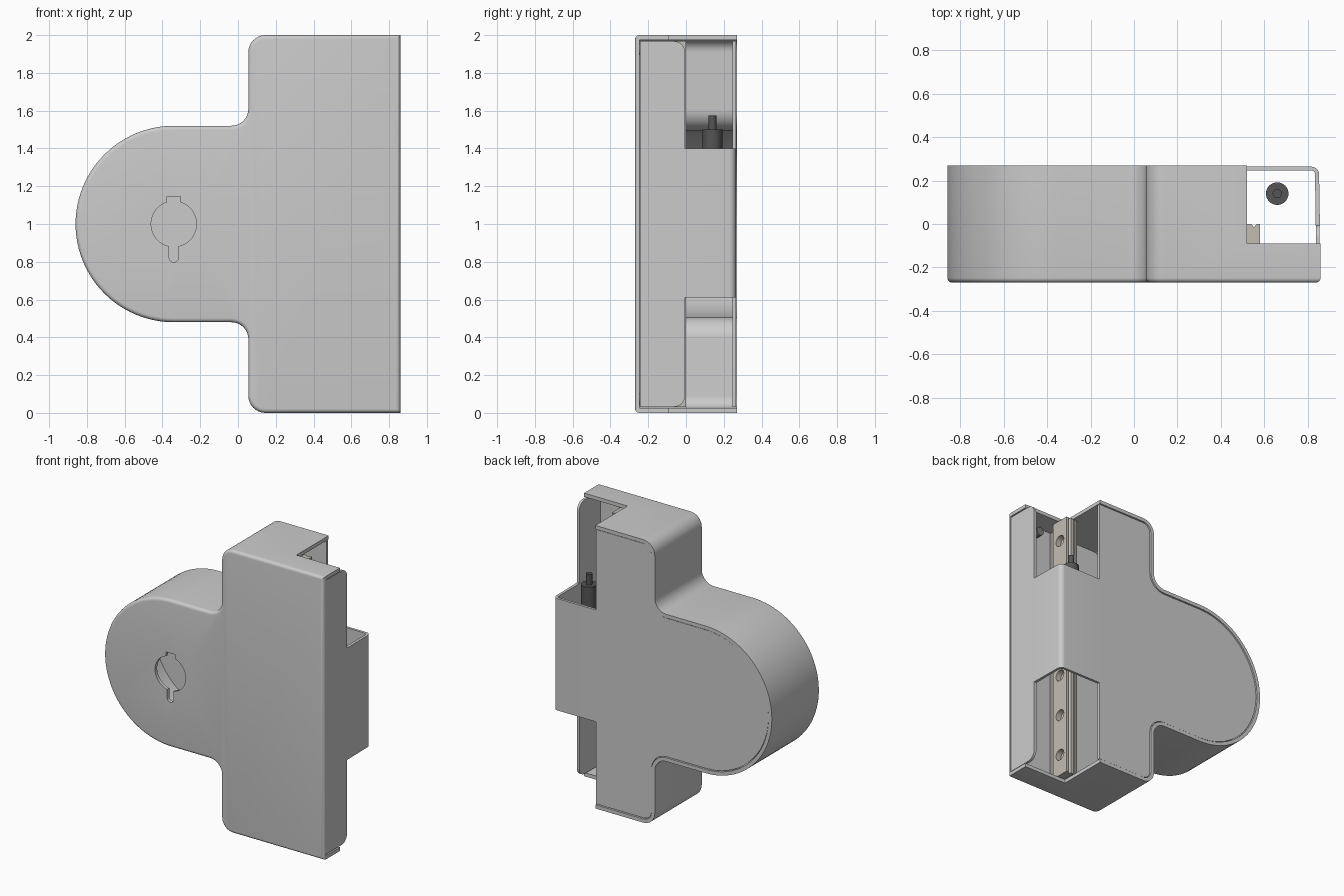
import bpy, bmesh, math

if "Cube" in bpy.data.objects:
    bpy.data.objects.remove(bpy.data.objects["Cube"])

def arc(cx, cz, r, a0, a1, n=8):
    return [(cx + r * math.cos(math.radians(a0 + (a1 - a0) * i / n)),
             cz + r * math.sin(math.radians(a0 + (a1 - a0) * i / n))) for i in range(n + 1)]

def outline(d=0.0, right=None):
    """T-shaped housing outline in x,z, shrunk inward by d."""
    right = 0.86 - d if right is None else right
    half = [(right, 2 - d)]
    half += arc(0.145, 1.91, 0.09 - d, 90, 180)          # outer column corner
    half += arc(-0.035, 1.61, 0.09 + d, 0, -90)          # inner fillet
    half += arc(-0.34, 1.0, 0.52 - d, 90, 180, 24)       # round end
    return half + [(x, 2 - z) for x, z in reversed(half[:-1])]

AXES = {'x': lambda a, b, t: (t, a, b),
        'y': lambda a, b, t: (a, t, b),
        'z': lambda a, b, t: (a, b, t)}

def loft(name, rings, axis, color=None, angle=30):
    """Closed solid through rings given as (2D points, position on axis)."""
    bm = bmesh.new()
    loops = [[bm.verts.new(AXES[axis](a, b, t)) for a, b in pts] for pts, t in rings]
    for u, v in zip(loops, loops[1:]):
        n = len(u)
        for i in range(n):
            j = (i + 1) % n
            bm.faces.new((u[i], u[j], v[j], v[i]))
    bm.faces.new(loops[0])
    bm.faces.new(loops[-1])
    bmesh.ops.recalc_face_normals(bm, faces=bm.faces)
    me = bpy.data.meshes.new(name)
    bm.to_mesh(me)
    bm.free()
    ob = bpy.data.objects.new(name, me)
    bpy.context.collection.objects.link(ob)
    if color:
        mat = bpy.data.materials.new(name + "_colour")
        mat.diffuse_color = (*color, 1)
        mat.use_nodes = True
        mat.node_tree.nodes["Principled BSDF"].inputs["Base Color"].default_value = mat.diffuse_color
        me.materials.append(mat)
    smooth(ob, angle)
    return ob

def smooth(ob, angle=30):
    bpy.ops.object.select_all(action='DESELECT')
    ob.select_set(True)
    bpy.context.view_layer.objects.active = ob
    bpy.ops.object.shade_smooth_by_angle(angle=math.radians(angle))

def prism(name, pts, axis, lo, hi, color=None):
    return loft(name, [(pts, lo), (pts, hi)], axis, color)

def rect(a0, a1, b0, b1):
    return [(a0, b0), (a1, b0), (a1, b1), (a0, b1)]

def circle(a, b, r, n=32):
    return arc(a, b, r, 0, 360, n)[:-1]

def cut(ob, *cutters):
    for c in cutters:
        m = ob.modifiers.new("cut", 'BOOLEAN')
        m.operation, m.solver, m.object = 'DIFFERENCE', 'EXACT', c
        bpy.context.view_layer.objects.active = ob
        bpy.ops.object.modifier_apply(modifier=m.name)
        bpy.data.objects.remove(c, do_unlink=True)
    smooth(ob)

# Housing tray: rounded front edge, hollow from the back
R, T = 0.022, 0.026
rings = []
for i in range(6):
    a = math.radians(90 * i / 5)
    rings.append((outline(R * (1 - math.sin(a))), -0.27 + R * (1 - math.cos(a))))
rings += [(outline(), 0.27), (outline(T), 0.27), (outline(T), -0.246)]
housing = loft("housing", rings, 'y')
slot = [(-0.365, 1.0)] + arc(-0.34, 0.823, 0.025, 180, 360) + [(-0.315, 1.0)]
cut(housing,
    prism("cut_corner", rect(0.52, 1.0, -0.09, 0.4), 'z', -0.2, 2.2),
    prism("cut_side", rect(-0.246, 0.4, T, 2 - T), 'x', 0.8, 1.0),
    prism("cut_key_round", circle(-0.34, 1.0, 0.12, 48), 'y', -0.4, -0.15),
    prism("cut_key_top", rect(-0.375, -0.305, 1.0, 1.145), 'y', -0.39, -0.16),
    prism("cut_key_slot", slot, 'y', -0.38, -0.17))

# Back plate, set slightly inside the rim
prism("back_plate", outline(0.031, 0.52), 'y', 0.245, 0.264)

# Wrap-around cover over the middle of the open corner
cover = [(0.52, 0.264)] + arc(0.818, 0.229, 0.035, 90, 0) + [(0.857, -0.008), (0.836, -0.008)]
cover += arc(0.818, 0.229, 0.017, 0, 90) + [(0.52, 0.246)]
prism("corner_cover", cover, 'z', 0.61, 1.40)

# Side panel with two rounded corners at the back
panel = [(-0.243, 0.032)] + arc(-0.065, 0.092, 0.06, -90, 0) + arc(-0.065, 1.908, 0.06, 0, 90) + [(-0.243, 1.968)]
prism("side_panel", panel, 'x', 0.838, 0.856)

# Guide rail with a V groove and countersunk holes, on its mounting strip
rail_pts = [(0.52, -0.14), (0.58, -0.14), (0.58, 0), (0.565, 0), (0.553, -0.016), (0.541, 0), (0.52, 0)]
rail = prism("guide_rail", rail_pts, 'z', 0.03, 1.97, (0.55, 0.51, 0.45))
for z in (0.185, 0.487, 0.79, 1.21, 1.513, 1.815):
    cut(rail, prism("cut_bore", circle(-0.07, z, 0.04, 24), 'x', 0.54, 0.7))
prism("rail_mount", rect(0.49, 0.519, -0.248, 0), 'z', 0.03, 1.97, (0.3, 0.3, 0.3))

# Motor body and shaft under the cover
motor = [(circle(0.66, 0.14, r), z) for r, z in
         ((0.052, 1.2), (0.052, 1.5), (0.021, 1.5), (0.021, 1.575))]
loft("motor", motor, 'z', (0.09, 0.09, 0.09))

# Small fixing bosses at the ends of the front wall
for name, z in (("upper_boss", 1.925), ("lower_boss", 0.075)):
    prism(name, circle(0.64, z, 0.03, 20), 'y', -0.248, -0.2, (0.2, 0.2, 0.2))
